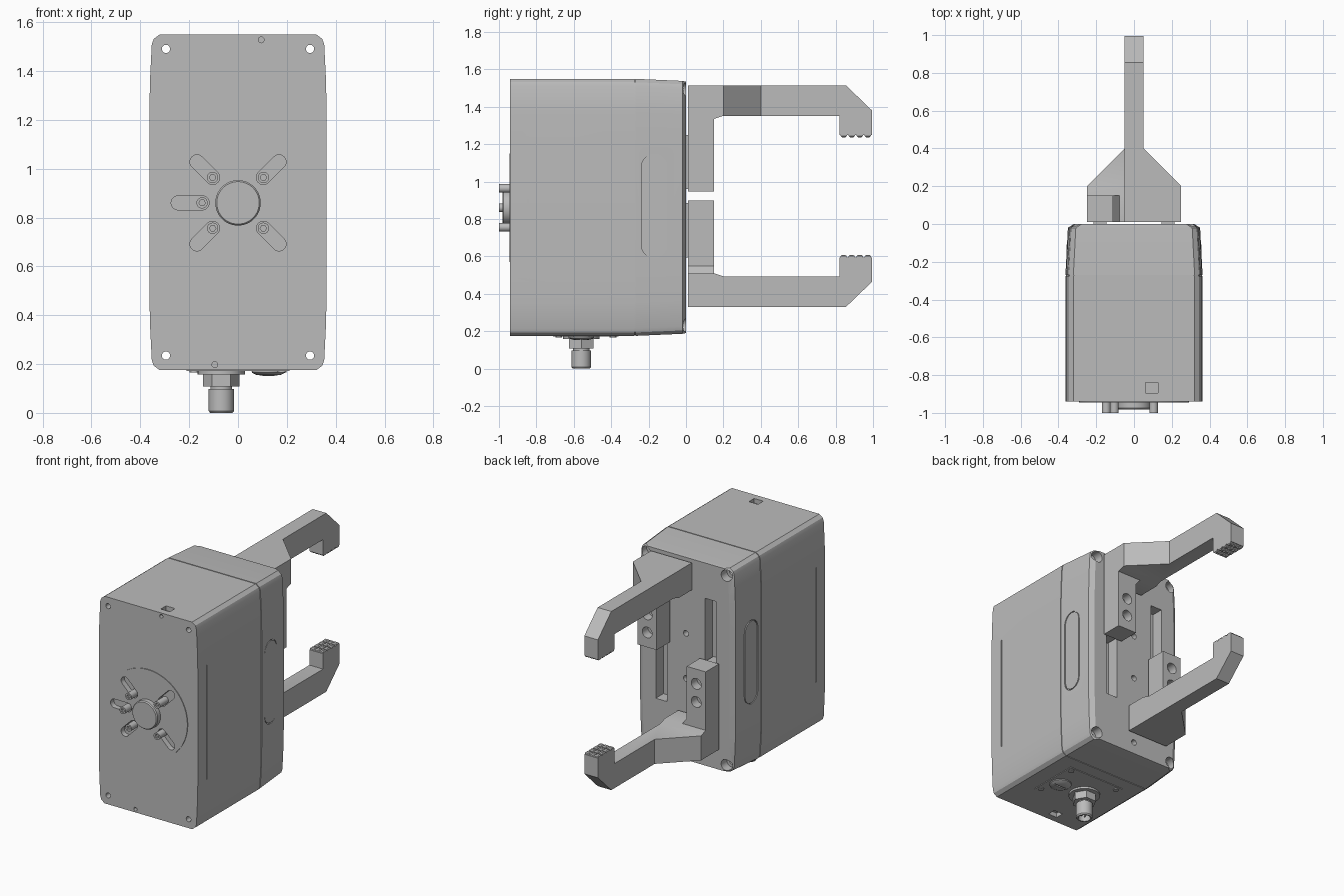
import bpy, bmesh
from math import sin, cos, pi, atan2
from mathutils import Matrix

cube = bpy.data.objects.get("Cube")
if cube:
    bpy.data.objects.remove(cube)

grey = bpy.data.materials.new("machined grey")
grey.use_nodes = True
grey.diffuse_color = (0.5, 0.5, 0.5, 1)
grey.node_tree.nodes["Principled BSDF"].inputs["Base Color"].default_value = (0.5, 0.5, 0.5, 1)

MID = 0.8625   # body centre height
HUB = 0.86     # mounting hub height


def finish(name, bm):
    bmesh.ops.recalc_face_normals(bm, faces=bm.faces)
    mesh = bpy.data.meshes.new(name)
    bm.to_mesh(mesh)
    bm.free()
    mesh.materials.append(grey)
    ob = bpy.data.objects.new(name, mesh)
    bpy.context.collection.objects.link(ob)
    return ob


def loft(name, rings):
    bm = bmesh.new()
    loops = [[bm.verts.new(p) for p in ring] for ring in rings]
    for a, b in zip(loops, loops[1:]):
        for i in range(len(a)):
            j = (i + 1) % len(a)
            bm.faces.new((a[i], a[j], b[j], b[i]))
    bm.faces.new(loops[0])
    bm.faces.new(loops[-1])
    return finish(name, bm)


def place(pts, axis, d):
    return [{"x": (d, u, v), "y": (u, d, v), "z": (u, v, d)}[axis] for u, v in pts]


def prism(name, pts, axis, lo, hi):
    return loft(name, [place(pts, axis, lo), place(pts, axis, hi)])


def circle(u, v, r, n=32):
    return [(u + r * cos(2 * pi * i / n), v + r * sin(2 * pi * i / n)) for i in range(n)]


def rect(u0, u1, v0, v1):
    return [(u0, v0), (u1, v0), (u1, v1), (u0, v1)]


def capsule(a, b, r, n=10):
    t = atan2(b[1] - a[1], b[0] - a[0])
    pts = []
    for c, start in ((b, t - pi / 2), (a, t + pi / 2)):
        pts += [(c[0] + r * cos(start + pi * i / n), c[1] + r * sin(start + pi * i / n))
                for i in range(n + 1)]
    return pts


def boolean(ob, tool, mode="DIFFERENCE"):
    mod = ob.modifiers.new("cut", "BOOLEAN")
    mod.operation, mod.object, mod.solver = mode, tool, "EXACT"
    bpy.context.view_layer.objects.active = ob
    bpy.ops.object.modifier_apply(modifier=mod.name)
    bpy.data.objects.remove(tool)


def cut(ob, pts, axis, lo, hi):
    boolean(ob, prism("cutter", pts, axis, lo, hi))


# Housing: rounded rectangle sections lofted front to back, with a seam groove
def section(y, w, h):
    q = [(w, h - 0.31), (w - 0.003, h - 0.18), (w - 0.010, h - 0.04),
         (w - 0.018, h - 0.018), (w - 0.042, h)]
    half = q + [(-x, z) for x, z in reversed(q)]
    return [(x, y, MID + z) for x, z in half + [(-x, -z) for x, z in half]]


housing = loft("housing", [section(*s) for s in (
    (-0.94, 0.363, 0.687), (-0.275, 0.363, 0.687), (-0.275, 0.359, 0.683),
    (-0.269, 0.359, 0.683), (-0.269, 0.363, 0.687), (-0.02, 0.35, 0.676), (0, 0.318, 0.672))])

# Corner screw holes, counterbored at the back
for sx in (-1, 1):
    for sz in (-1, 1):
        x, z = sx * 0.295, MID + sz * 0.628
        cut(housing, circle(x, z, 0.017, 20), "y", -1, 0.1)
        cut(housing, circle(x, z, 0.037), "y", -0.06, 0.1)

# Jaw guide slots, dowel holes, pockets and side details
for s in (-1, 1):
    cut(housing, rect(s * 0.18 - 0.042, s * 0.18 + 0.042, 0.54, 1.3), "y", -0.08, 0.1)
    cut(housing, circle(s * 0.095, MID + s * 0.665, 0.012, 16), "y", -1, -0.9)
    edge = MID + s * 0.687
    cut(housing, rect(s * 0.093 - 0.033, s * 0.093 + 0.033, -0.895, -0.84), "z", edge - 0.03, edge + 0.03)
    cut(housing, rect(-0.848, -0.842, 0.48, 1.24), "x", s * 0.363 - 0.006, s * 0.363 + 0.05)
    pad = prism("side_pad", capsule((-0.17, 0.66), (-0.17, 1.08), 0.062), "x", s * 0.34, s * 0.3585)
    cut(housing, capsule((-0.17, 0.66), (-0.17, 1.08), 0.068), "x", s * 0.352, s * 0.4)
for z in (0.27, 0.48, 0.73, 1.03, 1.43):
    cut(housing, circle(0, z, 0.019, 16), "y", -0.05, 0.1)

# Round front mounting plate with adjusting slots, screws and centring hub
plate = prism("mounting_plate", circle(0, HUB, 0.29, 64), "y", -0.945, -0.939)
pins = []
for sx in (-1, 1):
    for sz in (-1, 1):
        pins.append(((sx * 0.104, HUB + sz * 0.104), (sx * 0.168, HUB + sz * 0.168)))
pins.append(((-0.147, HUB), (-0.245, HUB)))
for a, b in pins:
    for target in (plate, housing):
        cut(target, capsule(a, b, 0.029), "y", -1.1, -0.91)
    screw = prism("slot_screw", circle(*a, 0.023, 24), "y", -1.0, -0.90)
    cut(screw, circle(*a, 0.013, 6), "y", -1.1, -0.985)
loft("centring_hub", [place(circle(0, HUB, r, 48), "y", y)
                      for y, r in ((-0.94, 0.093), (-0.975, 0.093), (-0.982, 0.087))])


# Gripper finger: side profile trimmed by plan outline, plus jaw block
def finger(name, flip):
    side = [(0.01, 1.515), (0.855, 1.515), (0.995, 1.38), (0.995, 1.25), (0.82, 1.25),
            (0.82, 1.352), (0.2, 1.352), (0.15, 1.335), (0.01, 1.335)]
    plan = [(-0.05, 0), (0.25, 0), (0.25, 0.2), (0.05, 0.4), (0.05, 1.1), (-0.05, 1.1)]
    arm = prism(name + "_arm", side, "x", -0.2, 0.4)
    boolean(arm, prism("trim", plan, "z", 1.0, 1.7), "INTERSECT")
    block = [(0.25, 1.45), (0.25, 0.947), (0.11, 0.947), (0.11, 1.295), (0.075, 1.337), (0.075, 1.45)]
    jaw = prism(name + "_jaw", block, "y", 0.01, 0.15)
    for z in (1.045, 1.165):
        cut(jaw, circle(0.18, z, 0.036), "y", 0.09, 0.3)
        cut(jaw, circle(0.18, z, 0.018, 16), "y", 0.03, 0.3)
    carriage = prism(name + "_carriage", rect(0.145, 0.215, 0.96, 1.25), "y", -0.08, 0.011)
    parts = [arm, jaw, carriage]
    # Gripping teeth, three across and four along
    for i in range(3):
        for j in range(4):
            x, y = (i - 1) * 0.034, 0.843 + j * 0.043
            parts.append(loft(name + "_tooth", [
                place(rect(x - a, x + a, y - b, y + b), "z", z)
                for z, a, b in ((1.252, 0.016, 0.018), (1.243, 0.016, 0.016), (1.237, 0.01, 0.009))]))
    if flip:
        turn = Matrix.Translation((0, 0, 1.845)) @ Matrix.Rotation(pi, 4, "Y")
        for p in parts:
            p.data.transform(turn)


finger("upper_finger", False)
finger("lower_finger", True)

# Underside: connector panel, screws, vent plug and cable connector
prism("connector_panel", rect(-0.21, 0.21, -0.71, -0.36), "z", 0.171, 0.18)
for x in (-0.18, 0.18):
    for y in (-0.68, -0.39):
        prism("panel_screw", circle(x, y, 0.018, 16), "z", 0.166, 0.175)
CX, CY = -0.068, -0.56
prism("connector_flange", circle(CX, CY, 0.097), "z", 0.158, 0.175)
prism("connector_nut", circle(CX, CY, 0.075, 6), "z", 0.108, 0.16)
prism("connector_neck", circle(CX, CY, 0.044), "z", 0.08, 0.11)
barrel = loft("connector_barrel", [place(circle(CX, CY, r), "z", z)
                                   for z, r in ((0, 0.046), (0.008, 0.052), (0.098, 0.052))])
cut(barrel, circle(CX, CY, 0.038), "z", -0.1, 0.06)
for i in range(4):
    t = pi / 4 + i * pi / 2
    prism("connector_contact", circle(CX + 0.018 * cos(t), CY + 0.018 * sin(t), 0.005, 8), "z", 0.02, 0.065)
plug = loft("vent_plug", [place(circle(0.125, CY, r), "z", z)
                          for z, r in ((0.175, 0.07), (0.165, 0.068), (0.156, 0.05), (0.152, 0.025))])
cut(plug, rect(0.075, 0.175, CY - 0.006, CY + 0.006), "z", 0.1, 0.16)

# Smooth the round surfaces, keep machined edges crisp
bpy.ops.object.select_all(action="DESELECT")
for ob in bpy.context.collection.objects:
    if ob.type == "MESH":
        ob.select_set(True)
        bpy.context.view_layer.objects.active = ob
bpy.ops.object.shade_smooth_by_angle(angle=pi / 7)
